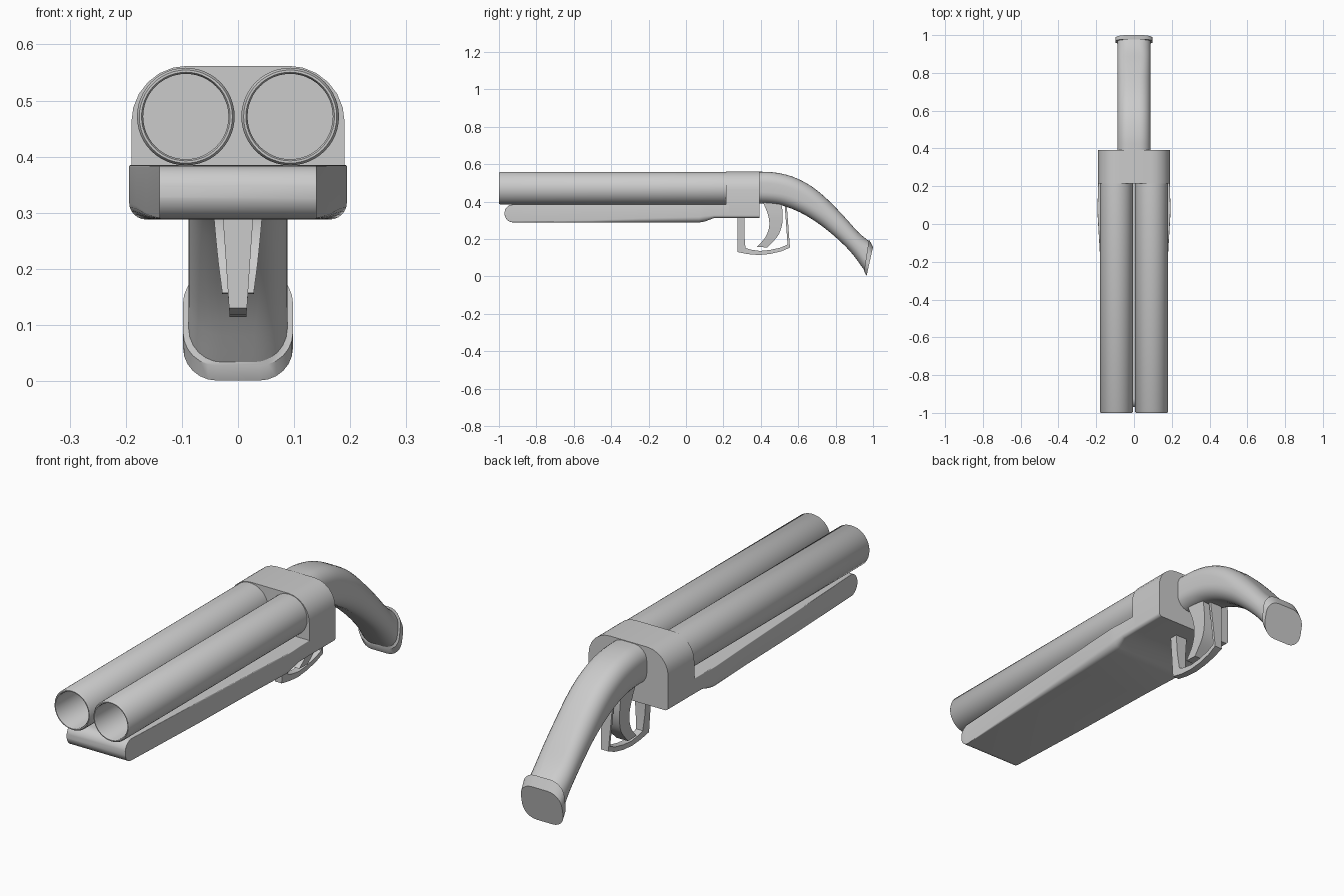
import bpy, math
from mathutils import Vector

if "Cube" in bpy.data.objects:
    bpy.data.objects.remove(bpy.data.objects["Cube"])


def make(name, rings, caps=True, angle=35):
    """Loft equal-sized closed rings of points into one object."""
    n = len(rings[0])
    verts = [p for r in rings for p in r]
    faces = [(i * n + j, i * n + (j + 1) % n, (i + 1) * n + (j + 1) % n, (i + 1) * n + j)
             for i in range(len(rings) - 1) for j in range(n)]
    if caps:
        faces += [tuple(reversed(range(n))), tuple(range(len(verts) - n, len(verts)))]
    me = bpy.data.meshes.new(name)
    me.from_pydata(verts, [], faces)
    ob = bpy.data.objects.new(name, me)
    bpy.context.collection.objects.link(ob)
    bpy.ops.object.select_all(action='DESELECT')
    ob.select_set(True)
    bpy.context.view_layer.objects.active = ob
    bpy.ops.object.mode_set(mode='EDIT')
    bpy.ops.mesh.select_all(action='SELECT')
    bpy.ops.mesh.normals_make_consistent(inside=False)
    bpy.ops.object.mode_set(mode='OBJECT')
    bpy.ops.object.shade_smooth_by_angle(angle=math.radians(angle))
    return ob


def section(bottom, top, hw, r_top=0.0, r_bot=None, seg=7):
    """Rounded rectangle, half width hw, spanning two (y, z) points."""
    r_bot = r_top if r_bot is None else r_bot
    b, t = Vector((0, *bottom)), Vector((0, *top))
    h, up = (t - b).length, (t - b).normalized()
    corners = [(1, h, -1, r_top, 0), (-1, h, -1, r_top, 90),
               (-1, 0, 1, r_bot, 180), (1, 0, 1, r_bot, 270)]
    out = []
    for sx, v, sv, r, start in corners:
        for k in range(seg if r_top or r_bot else 1):
            a = math.radians(start + 90 * k / max(seg - 1, 1))
            p = b + up * (v + sv * r + r * math.sin(a))
            p.x = sx * (hw - r) + r * math.cos(a)
            out.append(p)
    return out


def smooth(points, steps=4):
    """Catmull-Rom resampling of tuples."""
    p = [Vector(q) for q in points]
    p = [2 * p[0] - p[1]] + p + [2 * p[-1] - p[-2]]
    out = []
    for i in range(1, len(p) - 2):
        a, b, c, d = p[i - 1:i + 3]
        for k in range(steps):
            t = k / steps
            out.append(0.5 * (2 * b + (c - a) * t + (2 * a - 5 * b + 4 * c - d) * t * t
                              + (3 * b - a - 3 * c + d) * t ** 3))
    return out + [p[-2]]


# twin hollow barrels
bore_profile = [(0.24, 0.087), (-0.994, 0.087), (-1.0, 0.083), (-1.0, 0.079),
                (-0.994, 0.076), (0.2, 0.076)]
for side, x in (("left", -0.093), ("right", 0.093)):
    rings = [[(x + r * math.cos(math.tau * k / 48), y, 0.4715 + r * math.sin(math.tau * k / 48))
              for k in range(48)] for y, r in bore_profile]
    make(side + "_barrel", rings)

# receiver block with rounded shoulders
make("receiver", [section((0.215, 0.312), (0.215, 0.562), 0.19, 0.1, 0.015),
                  section((0.393, 0.312), (0.393, 0.562), 0.19, 0.1, 0.015)])

# fore-end: rounded nose, widening towards the receiver
rings = []
for k in range(9):
    a = math.radians(10 + 80 * k / 8)
    y, h = -0.925 - 0.045 * math.cos(a), 0.0025 + 0.045 * math.sin(a)
    rings.append(section((y, 0.3365 - h), (y, 0.3365 + h), 0.14, 0.002))
for y, z0, hw, r in [(-0.5, 0.288, 0.163, 0.012), (-0.15, 0.288, 0.181, 0.025),
                     (0.07, 0.288, 0.194, 0.03), (0.1, 0.293, 0.194, 0.03),
                     (0.15, 0.312, 0.191, 0.015), (0.23, 0.312, 0.19, 0.015)]:
    rings.append(section((y, z0), (y, 0.385), hw, 0.003, r))
make("fore_end", rings)

# curved pistol grip: bottom (y, z), top (y, z)
grip = [(0.38, 0.39, 0.38, 0.56), (0.44, 0.389, 0.47, 0.556), (0.52, 0.377, 0.57, 0.533),
        (0.61, 0.342, 0.67, 0.482), (0.70, 0.288, 0.76, 0.408), (0.79, 0.218, 0.85, 0.315),
        (0.88, 0.131, 0.92, 0.237), (0.957, 0.028, 0.982, 0.185)]
make("grip", [section(q[:2], q[2:], 0.088, min(0.06, 0.47 * math.dist(q[:2], q[2:])))
              for q in smooth(grip)])

# butt cap
make("butt_cap", [section((0.952, 0.028), (0.978, 0.198), 0.098, 0.06),
                  section((0.965, 0.001), (1.0, 0.157), 0.098, 0.06)])

# trigger: front (y, z), back (y, z), half width
trigger = [(0.41, 0.40, 0.51, 0.40, 0.048), (0.438, 0.33, 0.517, 0.33, 0.046),
           (0.445, 0.27, 0.512, 0.27, 0.041), (0.425, 0.21, 0.49, 0.215, 0.035),
           (0.378, 0.157, 0.435, 0.155, 0.028)]
make("trigger", [section(q[:2], q[2:4], q[4]) for q in smooth(trigger)])

# trigger guard: outer (y, z), inner (y, z), half width
guard = [(0.275, 0.32, 0.312, 0.32, 0.029), (0.275, 0.22, 0.312, 0.22, 0.022),
         (0.275, 0.13, 0.318, 0.152, 0.016), (0.33, 0.119, 0.345, 0.143, 0.015),
         (0.39, 0.114, 0.395, 0.136, 0.015), (0.45, 0.12, 0.447, 0.141, 0.015),
         (0.51, 0.134, 0.503, 0.153, 0.016), (0.556, 0.154, 0.543, 0.17, 0.018),
         (0.538, 0.39, 0.527, 0.39, 0.03)]
make("trigger_guard", [section(q[:2], q[2:4], q[4]) for q in guard])
